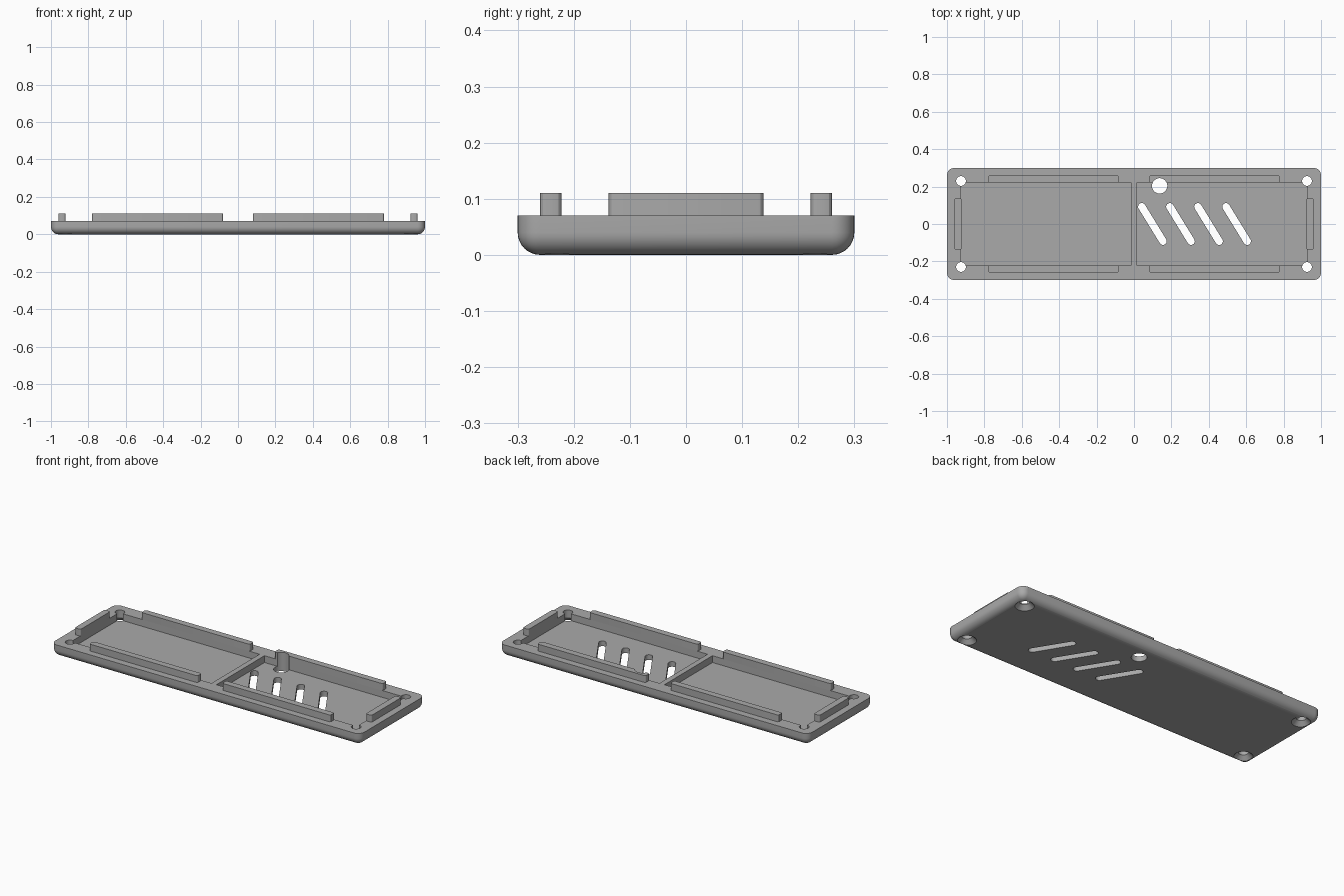
import bpy, bmesh
from math import cos, sin, pi, atan2
from mathutils import Vector

cube = bpy.data.objects.get("Cube")
if cube:
    bpy.data.objects.remove(cube, do_unlink=True)

# Single grey plastic
grey = bpy.data.materials.new("grey plastic")
grey.use_nodes = True
COLOR = (0.4, 0.4, 0.4, 1)
grey.diffuse_color = COLOR
grey.node_tree.nodes["Principled BSDF"].inputs["Base Color"].default_value = COLOR


def to_object(bm, name):
    bmesh.ops.recalc_face_normals(bm, faces=bm.faces)
    mesh = bpy.data.meshes.new(name)
    bm.to_mesh(mesh)
    bm.free()
    obj = bpy.data.objects.new(name, mesh)
    bpy.context.collection.objects.link(obj)
    mesh.materials.append(grey)
    return obj


def box(name, low, high, radius=0, segments=4, pick=None):
    """Box between two corners; edges accepted by pick are rounded."""
    bm = bmesh.new()
    bmesh.ops.create_cube(bm, size=1)
    low, high = Vector(low), Vector(high)
    for v in bm.verts:
        v.co = (low + high) / 2 + v.co * (high - low)
    if radius:
        edges = [e for e in bm.edges if pick(*[v.co for v in e.verts])]
        bmesh.ops.bevel(bm, geom=edges, offset=radius, segments=segments,
                        profile=0.5, affect='EDGES')
    return to_object(bm, name)


def is_vertical(a, b):
    return abs(a.z - b.z) > 0.01


def prism(name, outline, low, high):
    bm = bmesh.new()
    face = bm.faces.new([bm.verts.new((x, y, low)) for x, y in outline])
    new = bmesh.ops.extrude_face_region(bm, geom=[face])["geom"]
    verts = [v for v in new if isinstance(v, bmesh.types.BMVert)]
    bmesh.ops.translate(bm, verts=verts, vec=(0, 0, high - low))
    return to_object(bm, name)


def slot(name, start, end, radius):
    """Straight slot cutter with round ends; equal ends give a round hole."""
    turn = atan2(end[1] - start[1], end[0] - start[0])
    outline = []
    for centre, first in ((end, turn - pi / 2), (start, turn + pi / 2)):
        for i in range(16):
            a = first + pi * (i + 0.5) / 16
            outline.append((centre[0] + radius * cos(a), centre[1] + radius * sin(a)))
    return prism(name, outline, -0.05, 0.2)


def countersink(name, x, y):
    bm = bmesh.new()
    bmesh.ops.create_cone(bm, cap_ends=True, segments=32, radius1=0.075,
                          radius2=0.025, depth=0.05)
    bmesh.ops.translate(bm, verts=bm.verts, vec=(x, y, 0))
    return to_object(bm, name)


def cut(obj, cutters):
    for c in cutters:
        mod = obj.modifiers.new("cut", 'BOOLEAN')
        mod.operation, mod.solver, mod.object = 'DIFFERENCE', 'EXACT', c
        bpy.context.view_layer.objects.active = obj
        bpy.ops.object.modifier_apply(modifier=mod.name)


# Tray with rounded corners and underside
tray = box("tray", (-1, -0.3, 0), (1, 0.3, 0.07), 0.04, 8,
           lambda a, b: is_vertical(a, b) or a.z + b.z < 0.01)

# Two pockets leave a dividing rib between them
cutters = [box("pocket_cutter", (min(s * 0.016, s * 0.925), -0.222, 0.03),
               (max(s * 0.016, s * 0.925), 0.222, 0.2)) for s in (-1, 1)]

# Corner screw holes, widened underneath
for x in (-0.925, 0.925):
    for y in (-0.23, 0.23):
        cutters.append(slot("screw_cutter", (x, y), (x, y), 0.026))
        cutters.append(countersink("countersink_cutter", x, y))

# Slanted vents and the cable hole
for i in range(4):
    x = 0.042 + i * 0.15
    cutters.append(slot("vent_cutter", (x, 0.092), (x + 0.113, -0.092), 0.02))
cable = slot("cable_cutter", (0.137, 0.204), (0.137, 0.204), 0.041)
cutters.append(cable)
cut(tray, cutters)

# Locating lips around the rim
lips = []
for side, s in (("right", -1), ("left", 1)):
    x0, x1 = sorted((s * 0.922, s * 0.96))
    lips.append(box(side + "_lip", (x0, -0.138, 0.069), (x1, 0.138, 0.11),
                    0.01, 3, is_vertical))
    x0, x1 = sorted((s * 0.08, s * 0.78))
    for end, t in (("front", -1), ("back", 1)):
        y0, y1 = sorted((t * 0.222, t * 0.26))
        lips.append(box(end + "_" + side + "_lip", (x0, y0, 0.069),
                        (x1, y1, 0.11), 0.01, 3, is_vertical))
cut(next(o for o in lips if o.name == "back_left_lip"), [cable])

for c in cutters:
    bpy.data.objects.remove(c, do_unlink=True)

# Smooth the curves, keep edges crisp
for obj in [tray] + lips:
    bpy.ops.object.select_all(action='DESELECT')
    obj.select_set(True)
    bpy.context.view_layer.objects.active = obj
    bpy.ops.object.shade_smooth_by_angle(angle=0.5)
